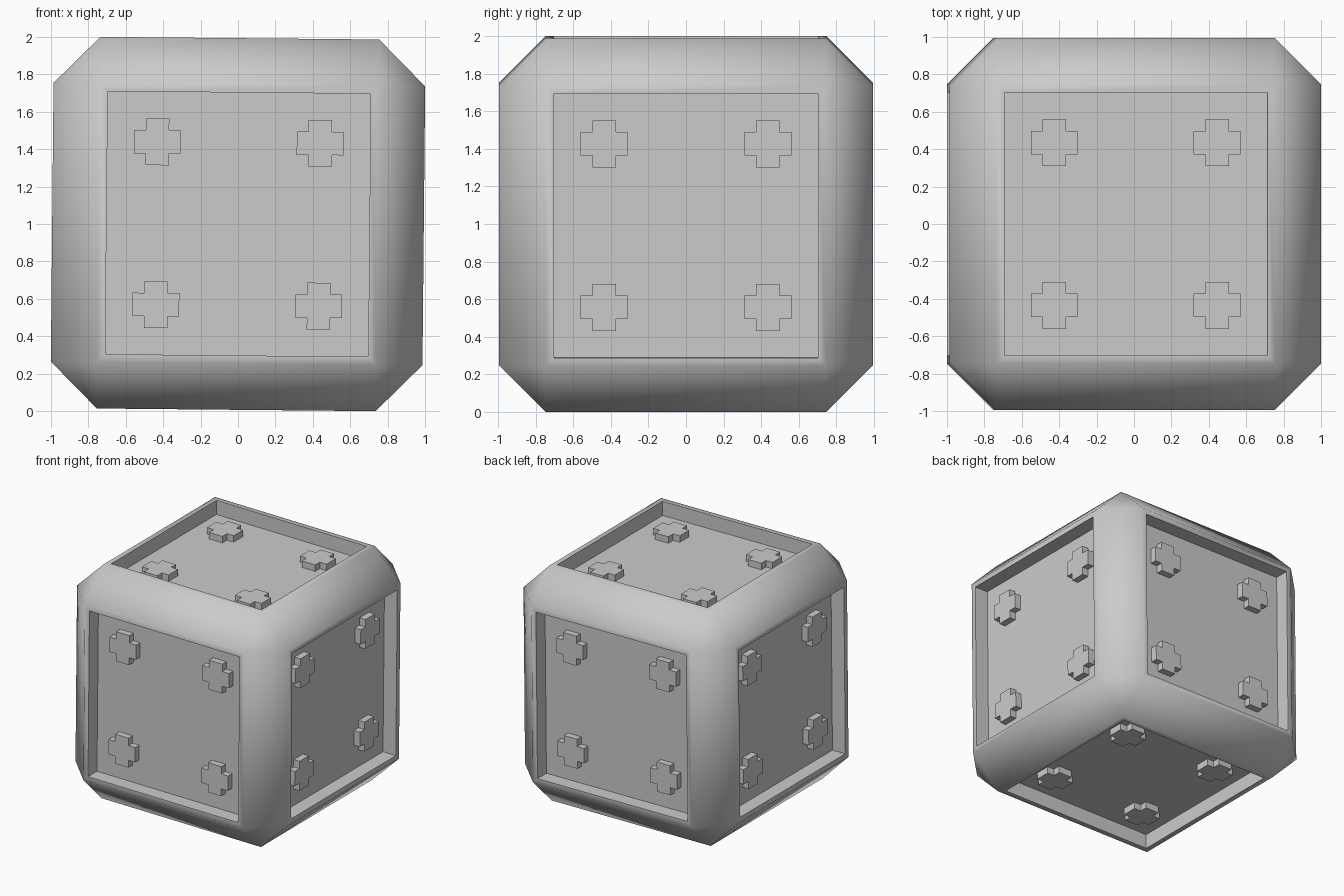
import bpy, bmesh
from math import radians
from mathutils import Matrix, Vector

if "Cube" in bpy.data.objects:
    bpy.data.objects.remove(bpy.data.objects["Cube"])

H = 0.993        # half size of the block
FLAT = 0.745     # half width of each flat face
RIM = 0.685      # half width of the recessed panel
DEPTH = 0.12     # panel recess depth
RISE = 0.055     # height of the crosses above the panel floor
# the block leans very slightly about y and is centred at z = 1
PLACE = Matrix.Translation((0, 0, 1)) @ Matrix.Rotation(radians(0.55), 4, 'Y')


def make_object(name, bm):
    bmesh.ops.recalc_face_normals(bm, faces=bm.faces)
    mesh = bpy.data.meshes.new(name)
    bm.to_mesh(mesh)
    bm.free()
    mesh.transform(PLACE)
    ob = bpy.data.objects.new(name, mesh)
    bpy.context.collection.objects.link(ob)
    return ob


# Chamfered block with a square pocket in every face
bm = bmesh.new()
bmesh.ops.create_cube(bm, size=2 * H)
bmesh.ops.bevel(bm, geom=bm.edges[:], offset=H - FLAT, segments=1,
                profile=0.5, affect='EDGES')
bm.normal_update()
panels = [f for f in bm.faces if max(abs(c) for c in f.normal) > 0.99]
bmesh.ops.inset_individual(bm, faces=panels, thickness=FLAT - RIM)
floors = bmesh.ops.extrude_discrete_faces(bm, faces=panels)['faces']
for f in floors:
    f.normal_update()
    shift = -DEPTH * f.normal
    for v in f.verts:
        v.co += shift
block = make_object("block", bm)
bpy.context.view_layer.objects.active = block
block.select_set(True)
bpy.ops.object.shade_smooth_by_angle(angle=radians(50))

# Four raised crosses on each panel floor
A, B, P = 0.125, 0.0625, 0.435
outline = [(B, A), (-B, A), (-B, B), (-A, B), (-A, -B), (-B, -B),
           (-B, -A), (B, -A), (B, -B), (A, -B), (A, B), (B, B)]
turns = [Matrix.Rotation(radians(90 * k), 4, 'X') for k in range(4)]
turns += [Matrix.Rotation(radians(a), 4, 'Y') for a in (90, -90)]
bm = bmesh.new()
for turn in turns:
    for sx in (-P, P):
        for sy in (-P, P):
            base = [bm.verts.new(turn @ Vector((x + sx, y + sy, H - DEPTH)))
                    for x, y in outline]
            face = bm.faces.new(base)
            top = bmesh.ops.extrude_face_region(bm, geom=[face])['geom']
            verts = [g for g in top if isinstance(g, bmesh.types.BMVert)]
            bmesh.ops.translate(bm, verts=verts,
                                vec=turn.to_3x3() @ Vector((0, 0, RISE)))
make_object("panel_crosses", bm)
